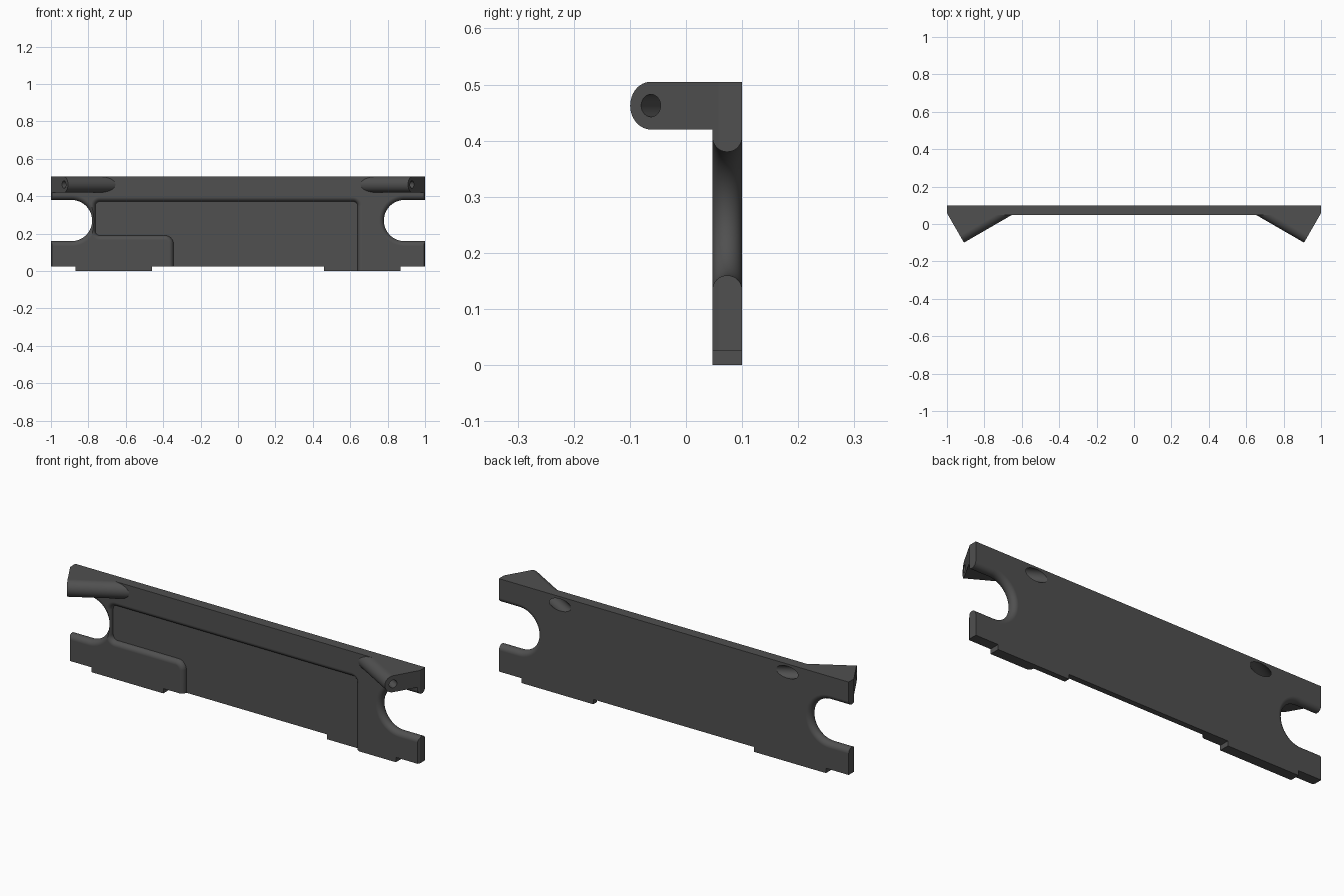
import bpy, bmesh, math
from mathutils import Vector

if "Cube" in bpy.data.objects:
    bpy.data.objects.remove(bpy.data.objects["Cube"])

FRONT, BACK, TOP = 0.047, 0.1, 0.505
MID = (FRONT + BACK) / 2


def loft(name, rings, clip_y=None):
    """Closed solid through matching rings of points."""
    bm = bmesh.new()
    loops = [[bm.verts.new(p) for p in ring] for ring in rings]
    n = len(loops[0])
    for a, b in zip(loops, loops[1:]):
        for i in range(n):
            j = (i + 1) % n
            bm.faces.new((a[i], a[j], b[j], b[i]))
    bm.faces.new(loops[0])
    bm.faces.new(loops[-1][::-1])
    if clip_y is not None:
        bmesh.ops.bisect_plane(bm, geom=bm.verts[:] + bm.edges[:] + bm.faces[:],
                               plane_co=(0, clip_y, 0), plane_no=(0, 1, 0), clear_outer=True)
        bmesh.ops.holes_fill(bm, edges=[e for e in bm.edges if e.is_boundary])
    bmesh.ops.recalc_face_normals(bm, faces=bm.faces[:])
    me = bpy.data.meshes.new(name)
    bm.to_mesh(me)
    bm.free()
    ob = bpy.data.objects.new(name, me)
    bpy.context.collection.objects.link(ob)
    return ob


def combine(target, tool, op):
    """Apply one boolean and remove the tool."""
    m = target.modifiers.new("bool", 'BOOLEAN')
    m.operation, m.object, m.solver = op, tool, 'EXACT'
    tool.hide_render = True
    bpy.context.view_layer.objects.active = target
    bpy.ops.object.modifier_apply(modifier=m.name)
    bpy.data.objects.remove(tool)


def arc(cx, cz, r, a0, a1, n=10):
    return [(cx + r * math.cos(math.radians(a0 + (a1 - a0) * i / n)),
             cz + r * math.sin(math.radians(a0 + (a1 - a0) * i / n))) for i in range(n + 1)]


# Plate with two bottom tabs, a little overlong and trimmed later
outline = [(-1.05, TOP), (-1.05, 0.025), (-0.87, 0.025), (-0.87, 0), (-0.46, 0), (-0.46, 0.025),
           (0.46, 0.025), (0.46, 0), (0.87, 0), (0.87, 0.025), (1.05, 0.025), (1.05, TOP)]
plate = loft("plate", [[(x, y, z) for x, z in outline] for y in (FRONT, BACK)])

# Angled arms: round-nosed section swept along a 30 degree axis
R_ARM = 0.0425
Z_ARM = TOP - R_ARM
C, S = math.cos(math.radians(30)), math.sin(math.radians(30))


def arm_frame(sx):
    end = Vector((sx * 0.931, -0.063, Z_ARM))
    axis = Vector((sx * C, -S, 0))
    side = Vector((sx * S, C, 0))
    return end, axis, side


def sweep(sx, section, t0, t1, name, clip=None):
    end, axis, side = arm_frame(sx)
    return loft(name, [[end + axis * t + side * u + Vector((0, 0, w)) for u, w in section]
                       for t in (t0, t1)], clip)


nose = arc(0, 0, R_ARM, 90, 270, 24) + [(0.4, -R_ARM), (0.4, R_ARM)]
for sx in (-1, 1):
    combine(plate, sweep(sx, nose, -0.6, 0.1, "arm", 0.08), 'UNION')

# Trim the ends: straight at the back, slanted toward the front
for sx in (-1, 1):
    plan = [(1, 0.3), (1, 0.058), (0.85, 0.058 - 0.15 * C / S), (1.6, -0.25), (1.6, 0.3)]
    combine(plate, loft("end_trim", [[(sx * x, y, z) for x, y in plan] for z in (-0.3, 1)]),
            'DIFFERENCE')

# End notches with a fully rounded edge
RB = (BACK - FRONT) / 2
for sx in (-1, 1):
    rings = []
    levels = [(FRONT - 0.02, RB)]
    for i in range(17):
        a = math.pi * i / 16
        levels.append((MID - RB * math.cos(a), RB - RB * math.sin(a)))
    levels.append((BACK + 0.02, RB))
    for y, grow in levels:
        r = 0.11 + grow
        pts = [(1.3, 0.27 + r)] + arc(0.89, 0.27, r, 90, 270, 32) + [(1.3, 0.27 - r)]
        rings.append([(sx * x, y, z) for x, z in pts])
    combine(plate, loft("notch", rings), 'DIFFERENCE')

# Front recess with a rounded shoulder, stepped at the lower left
RF = 0.024
rings = []
levels = [(FRONT - 0.02, RF)]
for i in range(9):
    a = math.pi / 2 * i / 8
    levels.append((FRONT + RF - RF * math.cos(a), RF - RF * math.sin(a)))
for y, o in levels:
    pts = [(0.64 + o, -0.05)]
    pts += arc(0.615, 0.347, 0.025 + o, 0, 90)
    pts += arc(-0.738, 0.347, 0.025 + o, 90, 180)
    pts += arc(-0.738, 0.215, 0.025 + o, 180, 270)
    pts += arc(-0.39, 0.145, 0.045 - o, 90, 0)
    pts += [(-0.345 - o, -0.05)]
    rings.append([(x, y, z) for x, z in pts])
combine(plate, loft("recess", rings), 'DIFFERENCE')

# Screw holes along the arms, with a wider bore from the back
for sx in (-1, 1):
    for r, t0, t1 in ((0.02, -0.3, 0.1), (0.031, -0.6, -0.16)):
        combine(plate, sweep(sx, arc(0, 0, r, 0, 352.5, 47), t0, t1, "bore"), 'DIFFERENCE')

# Finish
mat = bpy.data.materials.new("dark grey")
mat.diffuse_color = (0.08, 0.08, 0.08, 1)
mat.use_nodes = True
mat.node_tree.nodes["Principled BSDF"].inputs["Base Color"].default_value = mat.diffuse_color
plate.data.materials.clear()
plate.data.materials.append(mat)
for p in plate.data.polygons:
    p.material_index = 0
plate.name = "mounting_plate"
bpy.ops.object.select_all(action='DESELECT')
plate.select_set(True)
bpy.context.view_layer.objects.active = plate
bpy.ops.object.shade_smooth_by_angle(angle=math.radians(25))
wn = plate.modifiers.new("normals", 'WEIGHTED_NORMAL')
wn.keep_sharp = True
